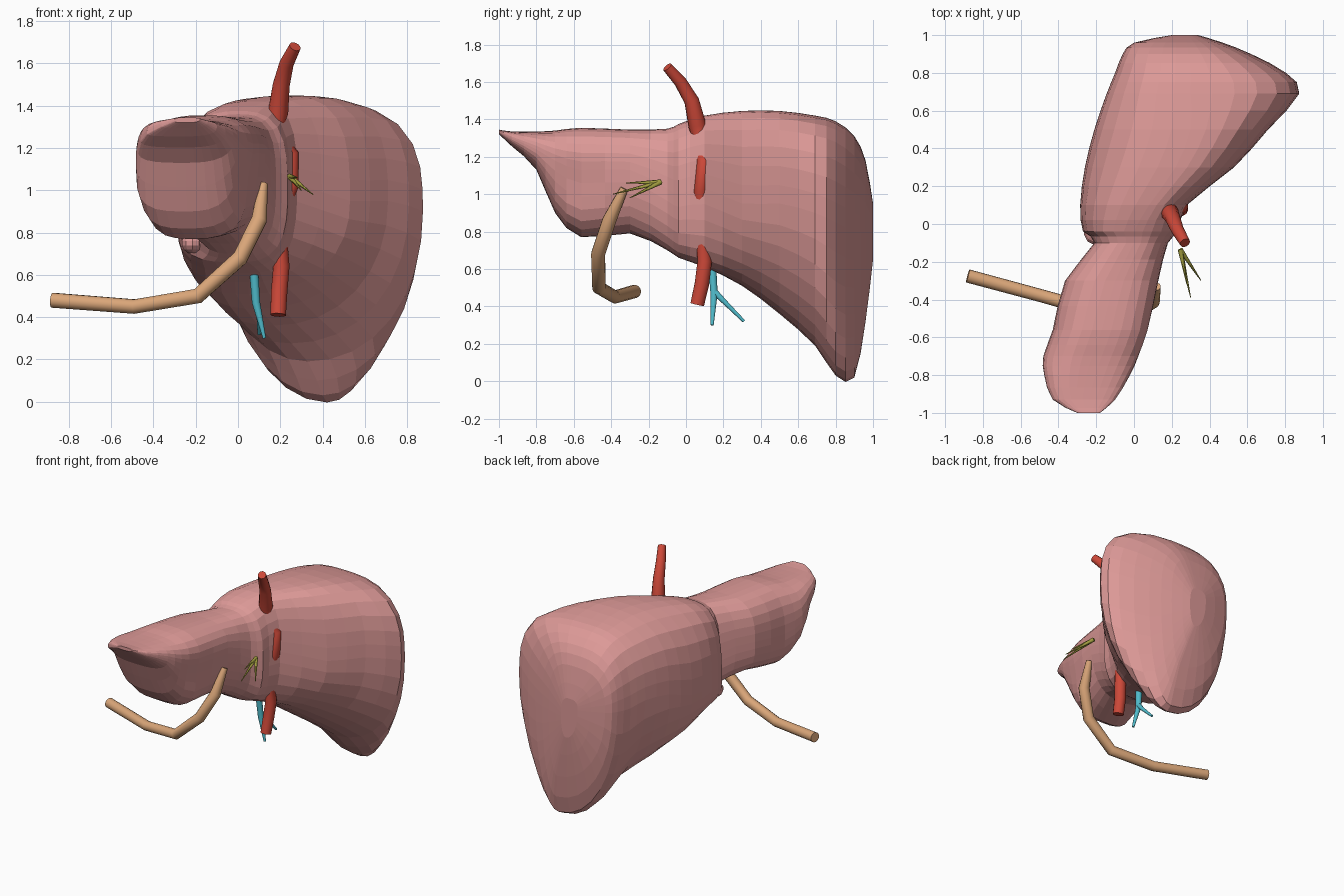
import bpy, bmesh, math
from mathutils import Vector

if "Cube" in bpy.data.objects:
    bpy.data.objects.remove(bpy.data.objects["Cube"])


def finish(bm, name, color, smooth_sides=False):
    bmesh.ops.recalc_face_normals(bm, faces=bm.faces[:])
    for f in bm.faces:
        f.smooth = smooth_sides and len(f.verts) == 4
    for e in bm.edges:
        e.smooth = all(len(f.verts) == 4 for f in e.link_faces)
    me = bpy.data.meshes.new(name)
    bm.to_mesh(me)
    bm.free()
    mat = bpy.data.materials.new(name)
    mat.diffuse_color = (*color, 1)
    mat.use_nodes = True
    mat.node_tree.nodes["Principled BSDF"].inputs["Base Color"].default_value = mat.diffuse_color
    me.materials.append(mat)
    ob = bpy.data.objects.new(name, me)
    bpy.context.collection.objects.link(ob)
    return ob


def skin(bm, rings):
    vs = [[bm.verts.new(p) for p in r] for r in rings]
    n = len(vs[0])
    for a, b in zip(vs, vs[1:]):
        for i in range(n):
            j = (i + 1) % n
            bm.faces.new((a[i], a[j], b[j], b[i]))
    bm.faces.new(vs[0])
    bm.faces.new(vs[-1][::-1])


def tube(bm, pts, radii, sides=12):
    pts = [Vector(p) for p in pts]
    rings, u = [], None
    for i, p in enumerate(pts):
        t = (pts[min(i + 1, len(pts) - 1)] - pts[max(i - 1, 0)]).normalized()
        u = t.orthogonal() if u is None else u - t * u.dot(t)
        u.normalize()
        v = t.cross(u)
        rings.append([p + radii[i] * (u * math.cos(k * math.tau / sides) + v * math.sin(k * math.tau / sides))
                      for k in range(sides)])
    skin(bm, rings)


def catmull(a, b, c, d, t):
    return [0.5 * (2 * q + (r - p) * t + (2 * p - 5 * q + 4 * r - s) * t * t + (3 * q - p - 3 * r + s) * t ** 3)
            for p, q, r, s in zip(a, b, c, d)]


def smooth(e0, e1, x):
    t = min(1, max(0, (x - e0) / (e1 - e0)))
    return t * t * (3 - 2 * t)


# Liver sections: y, left x, left z, top x, top z, right x, right z, bottom x, bottom z
S = [
    (-1.00, -.30, 1.33, -.25, 1.345, -.18, 1.335, -.25, 1.32),
    (-.93, -.43, 1.27, -.27, 1.335, -.10, 1.30, -.25, 1.255),
    (-.80, -.475, 1.20, -.25, 1.335, -.02, 1.24, -.25, 1.13),
    (-.70, -.48, 1.08, -.22, 1.34, .03, 1.18, -.24, .90),
    (-.56, -.43, 1.03, -.17, 1.355, .085, 1.13, -.20, .77),
    (-.30, -.365, 1.05, -.10, 1.345, .13, 1.13, -.08, .79),
    (-.10, -.21, 1.00, .00, 1.35, .18, 1.03, -.01, .70),
    (-.04, -.27, .85, .00, 1.375, .235, 1.0, .00, .66),
    (.10, -.285, .85, .08, 1.42, .28, 1.03, .06, .61),
    (.30, -.26, .85, .22, 1.445, .53, .95, .05, .51),
    (.50, -.21, .92, .30, 1.445, .71, .95, .17, .36),
    (.69, -.145, .93, .30, 1.42, .875, .90, .33, .19),
    (.80, -.10, .90, .30, 1.39, .805, .85, .40, .03),
    (.90, -.06, .90, .29, 1.31, .62, .80, .43, .02),
    (.96, .00, .90, .28, 1.18, .47, .80, .40, .32),
    (1.00, .20, .88, .27, .95, .34, .80, .30, .65),
]


def section(s, q=8):
    y, lx, lz, tx, tz, rx, rz, bx, bz = s
    low = 3.4 - 1.4 * smooth(.2, .75, y)
    under = 2.1 + .5 * smooth(-.3, -.6, y) + .9 * math.exp(-(y / .2) ** 2)
    ring = []
    # Four superelliptic quarters joining the extreme points
    for k, p in enumerate((3, 3, under, low)):
        for i in range(q):
            a = (k + i / q) * math.pi / 2
            c, d = -math.cos(a), math.sin(a)
            n = (abs(c) ** p + abs(d) ** p) ** (-1 / p)
            c, d = c * n, d * n
            mx, mz = (tx if k < 2 else bx), (lz if k in (0, 3) else rz)
            x = mx + abs(c) * ((lx if c < 0 else rx) - mx)
            z = mz + abs(d) * ((tz if k < 2 else bz) - mz)
            # Hollow on the underside of the left lobe
            g = math.exp(-((y + .6) / .17) ** 2 - ((z - 1.03) / .15) ** 2)
            if c > 0:
                x -= .04 * g * c
            ring.append((x, y, z))
    return ring


rings = []
for i in range(len(S) - 1):
    a, d = S[max(i - 1, 0)], S[min(i + 2, len(S) - 1)]
    for t in (0, .5):
        rings.append(section(catmull(a, S[i], S[i + 1], d, t)))
rings.append(section(S[-1]))
bm = bmesh.new()
skin(bm, rings)
finish(bm, "liver", (.72, .32, .31))

# Small lobe under the fissure
bm = bmesh.new()
bmesh.ops.create_uvsphere(bm, u_segments=10, v_segments=7, radius=1)
for v in bm.verts:
    v.co = Vector((-.215 + v.co.x * .055, -.03 + v.co.y * .08, .75 + v.co.z * .05))
finish(bm, "small_lobe", (.72, .32, .31))

# Large vein running through the back of the liver
bm = bmesh.new()
tube(bm, [(.19, .06, .41), (.195, .085, .52), (.205, .10, .64), (.19, .085, .88), (.25, .08, 1.02), (.25, .095, 1.17),
          (.17, .08, 1.27), (.19, .06, 1.37), (.205, .03, 1.50), (.23, -.03, 1.60), (.27, -.10, 1.68)],
     [.038, .04, .04, .036, .038, .038, .04, .048, .04, .034, .028])
finish(bm, "large_vein", (.61, .065, .04), True)

# Ligament cord
bm = bmesh.new()
tube(bm, [(.12, -.33, 1.03), (.10, -.41, .86), (.01, -.47, .68), (-.19, -.465, .50),
          (-.49, -.38, .45), (-.88, -.275, .48)], [.022, .038, .038, .037, .035, .036])
finish(bm, "ligament_cord", (.70, .38, .19), True)

# Forked portal vessel
bm = bmesh.new()
tube(bm, [(.075, .14, .62), (.085, .15, .47), (.125, .14, .30)], [.022, .02, .008])
tube(bm, [(.085, .15, .48), (.10, .21, .42), (.10, .31, .32)], [.018, .013, .008])
finish(bm, "portal_vessel", (.08, .50, .60), True)

# Thin tapered ducts
bm = bmesh.new()
for tip in ((.30, -.39, 1.0), (.355, -.30, .98), (.28, -.32, 1.06)):
    tube(bm, [(.245, -.135, 1.065), tip], [.014, .002], 6)
finish(bm, "bile_ducts", (.36, .34, .05), True)
